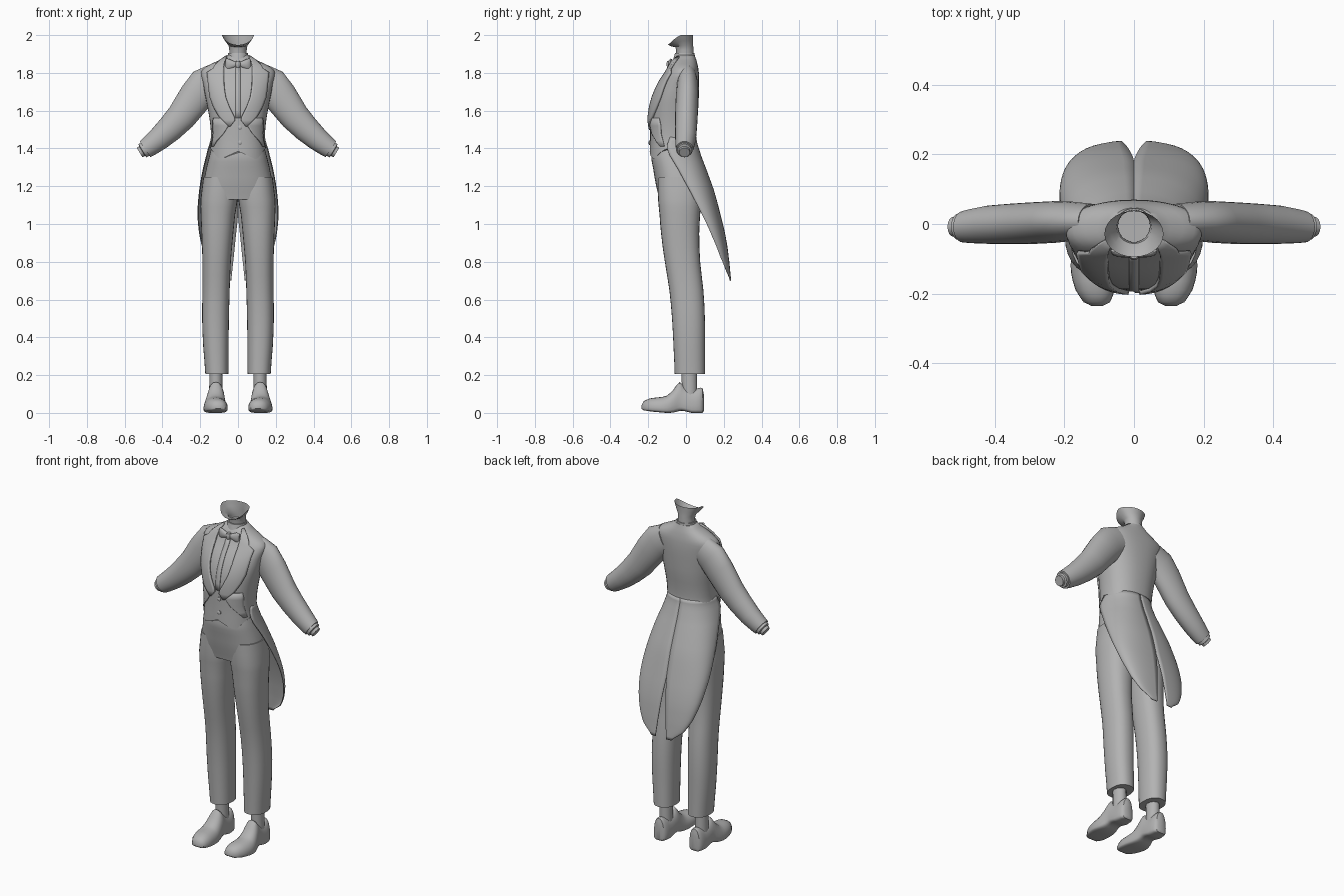
import bpy, bmesh, math
from mathutils import Vector

if "Cube" in bpy.data.objects:
    bpy.data.objects.remove(bpy.data.objects["Cube"])

grey = bpy.data.materials.new("plain grey cloth")
grey.diffuse_color = (0.45, 0.45, 0.45, 1)
grey.use_nodes = True
grey.node_tree.nodes["Principled BSDF"].inputs["Base Color"].default_value = grey.diffuse_color


def spow(v, p):
    return math.copysign(abs(v) ** p, v)


def finish(name, rows, closed=True, caps=True, thick=0, angle=40, offset=0):
    """Skin rows of points into a smooth mesh object."""
    bm = bmesh.new()
    vs = [[bm.verts.new(p) for p in r] for r in rows]
    n = len(rows[0])
    for a, b in zip(vs, vs[1:]):
        for i in range(n if closed else n - 1):
            j = (i + 1) % n
            bm.faces.new((a[i], a[j], b[j], b[i]))
    if closed and caps:
        bm.faces.new(vs[0])
        bm.faces.new(vs[-1])
    bmesh.ops.recalc_face_normals(bm, faces=bm.faces)
    me = bpy.data.meshes.new(name)
    bm.to_mesh(me)
    bm.free()
    me.materials.append(grey)
    ob = bpy.data.objects.new(name, me)
    bpy.context.collection.objects.link(ob)
    if thick:
        mod = ob.modifiers.new("thickness", 'SOLIDIFY')
        mod.thickness, mod.offset = thick, offset
    bpy.ops.object.select_all(action='DESELECT')
    ob.select_set(True)
    bpy.context.view_layer.objects.active = ob
    bpy.ops.object.shade_smooth_by_angle(angle=math.radians(angle))
    return ob


def sample(table, z):
    """Smoothly interpolate a table whose first column is the parameter."""
    t = sorted(table)
    z = min(max(z, t[0][0]), t[-1][0])
    k = next(i for i in range(len(t) - 1) if z <= t[i + 1][0])
    f = (z - t[k][0]) / (t[k + 1][0] - t[k][0])
    out = []
    for c in range(1, len(t[0])):
        p0, p1, p2, p3 = (t[min(max(k + d, 0), len(t) - 1)][c] for d in (-1, 0, 1, 2))
        m0, m1 = (p2 - p0) / 2, (p3 - p1) / 2
        out.append((2*f**3 - 3*f*f + 1)*p1 + (f**3 - 2*f*f + f)*m0 + (3*f*f - 2*f**3)*p2 + (f**3 - f*f)*m1)
    return out


def levels(table, steps):
    zs = sorted(r[0] for r in table)
    return [a + (b - a) * k / steps for a, b in zip(zs, zs[1:]) for k in range(steps)] + [zs[-1]]


def upright(table, cx=0, n=40, e=2.3, steps=2):
    """Rings for columns (z, half width, front y, back y, x shift)."""
    rows = []
    for z in levels(table, steps):
        w, f, b, s = sample(table, z)
        ang = [2 * math.pi * i / n for i in range(n)]
        rows.append([(cx + s + w * spow(math.cos(a), 2 / e),
                      (f + b) / 2 + (b - f) / 2 * spow(math.sin(a), 2 / e), z) for a in ang])
    return rows


# torso: waistcoat front and coat back in one body, with a pointed hem
TORSO = [(1.39, .148, -.192, .062, 0), (1.44, .142, -.19, .052, 0), (1.52, .146, -.19, .055, 0),
         (1.60, .158, -.188, .064, 0), (1.68, .174, -.172, .068, 0), (1.75, .186, -.14, .07, 0),
         (1.80, .196, -.105, .068, 0), (1.83, .175, -.088, .064, 0), (1.865, .105, -.074, .056, 0),
         (1.895, .06, -.05, .046, 0)]
rows = upright(TORSO)


def hem(p):
    x = abs(p[0])
    if p[1] > -.07:
        return (p[0], p[1], 1.405)
    return (p[0], p[1], 1.385 - .45 * x if x < .1 else 1.34 + 1.3 * (x - .1))


rows[0] = [hem(p) for p in rows[0]]
finish("coat_body", rows, angle=50)


def front_y(x, z):
    w, f, b, _ = sample(TORSO, z)
    r = min(abs(x) / w, .96)
    return (f + b) / 2 - (b - f) / 2 * (1 - r ** 2.3) ** (1 / 2.3)


def plate(name, table, sx, lift, thick, n=8):
    """Panel lying on the chest, from rows of (z, inner x, outer x)."""
    rows = []
    for z, a, b in table:
        xs = [a + (b - a) * i / n for i in range(n + 1)]
        rows.append([(sx * x, front_y(x, z) - lift, z) for x in xs])
    return finish(name, rows, closed=False, thick=thick)


LAPEL = [(1.885, .058, .066), (1.86, .07, .1), (1.835, .075, .125), (1.822, .075, .13), (1.80, .075, .163),
         (1.76, .074, .158), (1.72, .072, .154), (1.67, .064, .147), (1.62, .045, .128), (1.57, .02, .1),
         (1.55, .015, .08), (1.517, .04, .046)]
CUTAWAY = [(1.56, .07, .13), (1.52, .05, .132), (1.48, .075, .13), (1.44, .11, .134), (1.41, .13, .14)]

# tail rows: z, outer x, front edge y, back y, slit half width
TAIL = [(1.46, .140, -.085, .052, 0), (1.40, .157, -.10, .066, 0), (1.29, .184, -.042, .105, 0),
        (1.18, .203, .018, .145, 0), (1.05, .212, .085, .18, 0), (.93, .20, .14, .208, .012),
        (.83, .172, .18, .223, .022), (.755, .13, .211, .231, .03), (.70, .065, .232, .236, .035)]

# leg rows: z, half width, front y, back y, centre x
LEG = [(.205, .061, -.06, .10, .112), (.35, .067, -.066, .10, .117), (.5, .071, -.074, .10, .119),
       (.65, .072, -.088, .092, .116), (.8, .075, -.112, .075, .113), (.95, .084, -.132, .07, .109),
       (1.05, .091, -.14, .075, .106), (1.13, .098, -.148, .082, .1), (1.25, .09, -.15, .085, .093)]

# shoe rows: y, half width, bottom z, top z, centre x
SHOE = [(-.236, .016, .022, .04, .106), (-.225, .038, .014, .061, .107), (-.19, .056, .008, .077, .112),
        (-.14, .063, .003, .083, .118), (-.10, .061, 0, .092, .12), (-.065, .054, .002, .125, .119),
        (-.035, .047, .01, .163, .117), (-.01, .046, .01, .14, .117), (.03, .046, 0, .124, .117),
        (.07, .043, 0, .132, .117), (.088, .033, 0, .13, .117), (.094, .015, .01, .10, .117)]

# sleeve rings: x, z, radius in plane, radius in depth, depth centre
ARM = [(.12, 1.765, .085, .05, .008), (.175, 1.735, .094, .056, .008), (.225, 1.672, .09, .06, .006),
       (.30, 1.568, .079, .06, .002), (.36, 1.505, .071, .058, 0), (.42, 1.45, .062, .055, -.002),
       (.47, 1.411, .054, .049, -.006), (.492, 1.396, .05, .045, -.008)]
CUFF = [(.485, 1.40, .041, .038, -.008), (.505, 1.388, .041, .038, -.008), (.508, 1.386, .03, .029, -.008),
        (.521, 1.378, .029, .028, -.008)]


def tube(name, table, sx, n=24):
    rows = []
    for k, (x, z, r, d, cy) in enumerate(table):
        a, b = table[max(k - 1, 0)], table[min(k + 1, len(table) - 1)]
        t = Vector((b[0] - a[0], b[1] - a[1])).normalized()
        ring = [2 * math.pi * i / n for i in range(n)]
        rows.append([(sx * (x - t.y * r * math.cos(q)), cy + d * math.sin(q), z + t.x * r * math.cos(q))
                     for q in ring])
    return finish(name, rows)


for side, sx in (("left", 1), ("right", -1)):
    plate(side + "_lapel", LAPEL, sx, .008, .012)
    plate(side + "_cutaway_front", CUTAWAY, sx, .003, .008)
    tube(side + "_sleeve", ARM, sx)
    tube(side + "_shirt_cuff", CUFF, sx)

    # coat tail: curved sheet from the hip edge round to the centre slit
    rows = []
    for z in levels(TAIL, 3):
        xo, yf, yb, s = sample(TAIL, z)
        s = max(s, 0)
        q = [math.pi / 2 * i / 16 for i in range(17)]
        rows.append([(sx * (s + (xo - s) * math.cos(a) ** .85), yf + (yb - yf) * math.sin(a) ** .85, z) for a in q])
    finish(side + "_coat_tail", rows, closed=False, thick=.005)

    # trouser leg and ankle
    mir = [(z, w, f, b, sx * c) for z, w, f, b, c in LEG]
    finish(side + "_trouser_leg", upright(mir, n=28, e=2.3))
    finish(side + "_ankle", upright([(.09, .036, -.02, .06, 0), (.23, .034, -.025, .058, 0)], cx=sx * .117, n=16, e=2))

    # shoe: round top, flattened underside
    rows = []
    for y in levels(SHOE, 2):
        w, lo, hi, c = sample(SHOE, y)
        mid = lo + (hi - lo) * .3
        ring = []
        for i in range(24):
            a = 2 * math.pi * i / 24
            up = math.sin(a) > 0
            ring.append((sx * (c + w * spow(math.cos(a), .85 if up else .45)), y,
                         mid + ((hi - mid) * math.sin(a) if up else (mid - lo) * spow(math.sin(a), .45))))
        rows.append(ring)
    finish(side + "_shoe", rows)

    # bow tie wing and wing collar tip
    rows = []
    for x, h, d in ((.0, .011, .009), (.02, .016, .012), (.045, .028, .014), (.06, .031, .01), (.066, .026, .004)):
        rows.append([(sx * x, -.086 + .1 * x + d * math.cos(a), 1.845 + h * math.sin(a))
                     for a in (2 * math.pi * i / 16 for i in range(16))])
    finish(side + "_bow_wing", rows)

# trouser seat
finish("trouser_seat", upright([(1.13, .19, -.142, .07, 0), (1.2, .186, -.158, .085, 0), (1.3, .167, -.175, .08, 0),
                                (1.36, .152, -.184, .06, 0), (1.43, .135, -.172, .045, 0)], e=2.4))

# shirt collar band and bow knot
finish("shirt_collar", upright([(1.85, .06, -.074, .05, 0), (1.905, .052, -.058, .045, 0)], n=28, e=2))
finish("bow_knot", upright([(1.828, .011, -.1, -.075, 0), (1.845, .015, -.104, -.07, 0), (1.862, .011, -.1, -.075, 0)], n=12))

# neck flaring up to an open jaw rim
rows = []
for z, r, f, b, flare in ((1.86, .047, -.052, .042, 0), (1.92, .046, -.052, .04, 0), (1.945, .05, -.056, .038, .15),
                          (1.97, .068, -.074, .037, .6), (2.0, .085, -.095, .038, 1)):
    ring = []
    for i in range(28):
        a = 2 * math.pi * i / 28
        chin = max(0, -math.sin(a))
        ring.append((r * math.cos(a), (f + b) / 2 + (b - f) / 2 * math.sin(a), z - .052 * flare * chin ** 1.3))
    rows.append(ring)
finish("neck", rows, caps=False)

# waistcoat buttons and shirt placket
for i, z in enumerate((1.51, 1.43)):
    y = front_y(.01, z)
    finish("button_%d" % (i + 1), [[(.01 + r * math.cos(a), y - d, z + r * math.sin(a))
           for a in (2 * math.pi * k / 12 for k in range(12))] for r, d in ((.012, -.003), (.012, .004), (.006, .008))])
plate("shirt_placket", [(1.84 - .04 * k, -.014, .014) for k in range(8)], 1, .002, .004, n=2)
